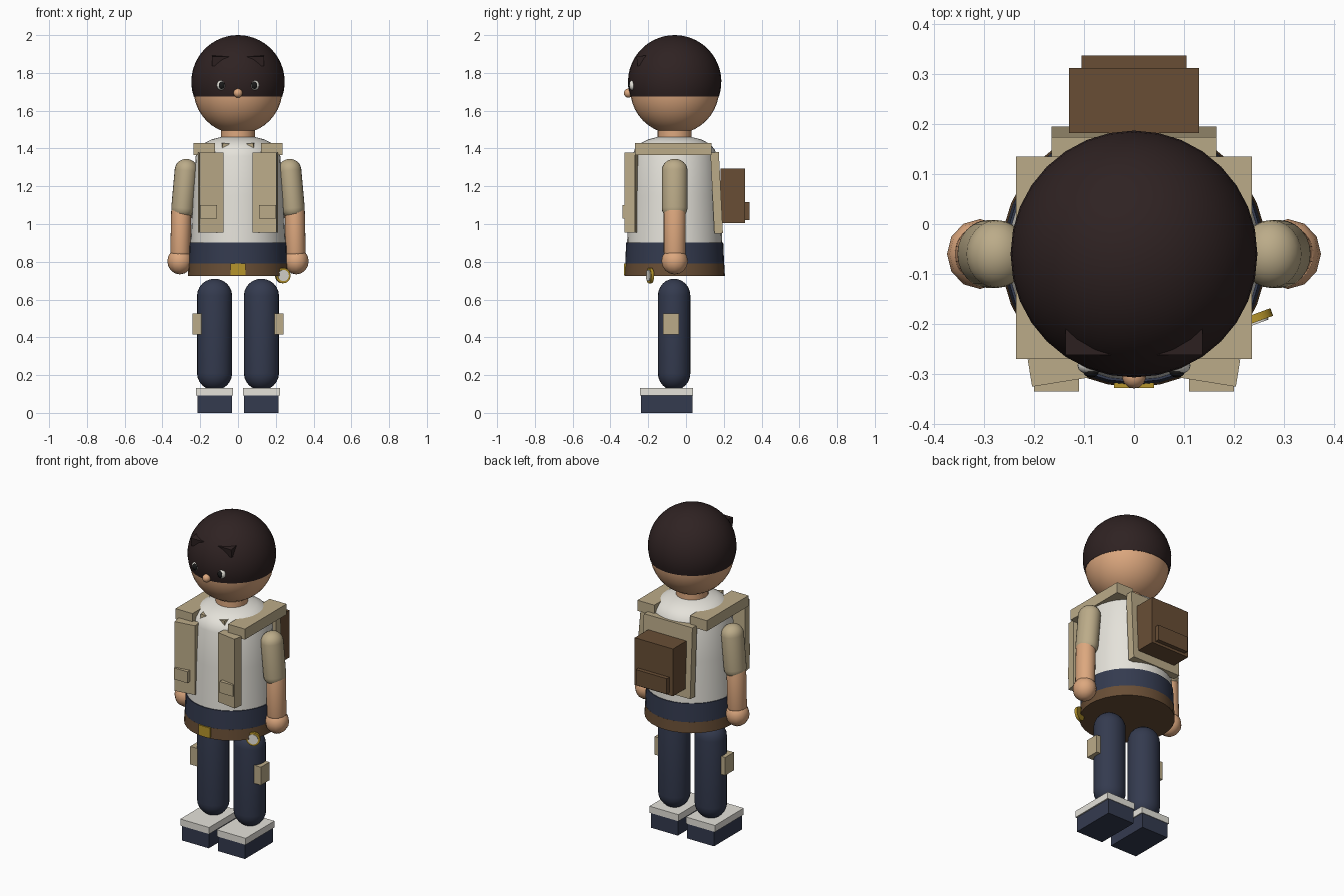
import bpy, bmesh, math
from mathutils import Vector, Matrix

if "Cube" in bpy.data.objects:
    bpy.data.objects.remove(bpy.data.objects["Cube"])

CY = -0.06  # front-to-back centre of the figure


def mat(name, r, g, b):
    m = bpy.data.materials.new(name)
    m.diffuse_color = (r, g, b, 1)
    m.use_nodes = True
    m.node_tree.nodes["Principled BSDF"].inputs["Base Color"].default_value = m.diffuse_color
    return m


SKIN = mat("skin", 0.72, 0.39, 0.21)
HAIR = mat("dark_hair", 0.028, 0.016, 0.016)
NAVY = mat("navy_cloth", 0.034, 0.043, 0.078)
TAN = mat("tan_cloth", 0.50, 0.41, 0.25)
BROWN = mat("brown_leather", 0.14, 0.076, 0.036)
GOLD = mat("gold", 0.47, 0.30, 0.025)
WHITE = mat("off_white", 0.78, 0.76, 0.70)
BLACK = mat("black", 0.01, 0.01, 0.01)


def finish(name, bm, material, matrix, smooth):
    bmesh.ops.recalc_face_normals(bm, faces=bm.faces)
    bm.transform(matrix)
    me = bpy.data.meshes.new(name)
    bm.to_mesh(me)
    bm.free()
    me.materials.append(material)
    ob = bpy.data.objects.new(name, me)
    bpy.context.collection.objects.link(ob)
    if smooth:
        bpy.ops.object.select_all(action='DESELECT')
        ob.select_set(True)
        bpy.context.view_layer.objects.active = ob
        bpy.ops.object.shade_smooth_by_angle(angle=math.radians(40))
    return ob


def box(name, material, loc, size, rx=0, ry=0, rz=0):
    bm = bmesh.new()
    bmesh.ops.create_cube(bm, size=1)
    m = (Matrix.Translation(loc) @ Matrix.Rotation(rz, 4, 'Z') @ Matrix.Rotation(ry, 4, 'Y')
         @ Matrix.Rotation(rx, 4, 'X') @ Matrix.Diagonal((*size, 1)))
    return finish(name, bm, material, m, False)


def lathe(name, material, profile, matrix=None, sides=32):
    """Spin (radius, height) points around z, capping open ends."""
    bm = bmesh.new()
    rings = []
    for r, z in profile:
        if r < 1e-5:
            rings.append([bm.verts.new((0, 0, z))])
        else:
            rings.append([bm.verts.new((r * math.cos(a), r * math.sin(a), z))
                          for a in (2 * math.pi * i / sides for i in range(sides))])
    for lo, hi in zip(rings, rings[1:]):
        for i in range(sides):
            j = (i + 1) % sides
            quad = [lo[i % len(lo)], lo[j % len(lo)], hi[j % len(hi)], hi[i % len(hi)]]
            bm.faces.new(list(dict.fromkeys(quad)))
    for ring in (rings[0], rings[-1]):
        if len(ring) > 1:
            bm.faces.new(ring)
    return finish(name, bm, material, matrix or Matrix.Translation((0, CY, 0)), True)


def ball(name, material, loc, radii, sides=24, rings=16):
    prof = [(math.sin(math.pi * i / rings), -math.cos(math.pi * i / rings)) for i in range(rings + 1)]
    return lathe(name, material, prof, Matrix.Translation(loc) @ Matrix.Diagonal((*radii, 1)), sides)


def limb(name, material, a, b, r, cap, squash=1.0, sides=24):
    """Rounded cylinder from a to b; cap is the height of the rounded ends."""
    a, b = Vector(a), Vector(b)
    length, n = (b - a).length, 6
    low = [(r * math.sin(t), -cap * math.cos(t)) for t in (math.pi / 2 * i / n for i in range(n + 1))]
    prof = low + [(p, length - z) for p, z in reversed(low)]
    rot = Vector((0, 0, 1)).rotation_difference((b - a).normalized()).to_matrix().to_4x4()
    m = Matrix.Translation(a) @ rot @ Matrix.Diagonal((squash, 1, 1, 1))
    return lathe(name, material, prof, m, sides)


# Head, neck and a hair cap cut flat at the hairline
ball("head", SKIN, (0, CY, 1.715), (0.236, 0.236, 0.238), 32, 20)
lathe("neck", SKIN, [(0.09, 1.40), (0.09, 1.53)])
R, HZ = 0.247, 1.753
start = math.asin((1.676 - HZ) / R)
cap = [(R * math.cos(t), HZ + R * math.sin(t))
       for t in (start + (math.pi / 2 - start) * i / 16 for i in range(17))]
lathe("hair", HAIR, cap)
box("hair_fringe", HAIR, (0, -0.232, 1.865), (0.274, 0.055, 0.05), rx=0.12)

# Face
ball("nose", SKIN, (0, -0.305, 1.693), (0.024, 0.024, 0.024), 12, 8)
for s in (-1, 1):
    ball("eye_white", WHITE, (s * 0.088, -0.283, 1.735), (0.025, 0.018, 0.027), 16, 10)
    ball("pupil", BLACK, (s * 0.086, -0.295, 1.735), (0.016, 0.012, 0.02), 12, 8)

# Shirt, hips and belt
lathe("shirt", WHITE, [(0.252, 0.90), (0.24, 1.15), (0.224, 1.36), (0.212, 1.395),
                       (0.185, 1.425), (0.14, 1.448), (0.08, 1.463), (0, 1.468)])
lathe("hips", NAVY, [(0.262, 0.78), (0.257, 0.902)])
lathe("belt", BROWN, [(0.266, 0.725), (0.262, 0.79)])
box("buckle", GOLD, (0, -0.318, 0.76), (0.08, 0.02, 0.062))

# Medallion hanging from the belt
tilt = (Matrix.Translation((0.237, -0.19, 0.727)) @ Matrix.Rotation(0.35, 4, 'Z')
        @ Matrix.Rotation(math.pi / 2, 4, 'X'))
lathe("medallion", GOLD, [(0.041, -0.008), (0.041, 0.008)], tilt, 20)
lathe("medallion_face", WHITE, [(0.03, 0.005), (0.03, 0.012)], tilt, 20)

# Vest back and backpack
box("vest_back", TAN, (0, 0.162, 1.165), (0.33, 0.045, 0.43), rx=0.05)
box("backpack", BROWN, (0, 0.247, 1.15), (0.26, 0.13, 0.29))
box("backpack_pocket", BROWN, (0, 0.317, 1.068), (0.21, 0.04, 0.095))

for s in (-1, 1):
    # Vest front, pocket, shoulder and collar
    box("vest_front", TAN, (s * 0.145, -0.288, 1.167), (0.128, 0.055, 0.425), rz=-s * 0.16)
    box("vest_pocket", TAN, (s * 0.155, -0.32, 1.065), (0.09, 0.03, 0.07))
    box("vest_shoulder", TAN, (s * 0.178, -0.0675, 1.397), (0.115, 0.405, 0.065))
    box("collar_flap", TAN, (s * 0.045, -0.215, 1.41), (0.085, 0.05, 0.028), ry=-s * 0.12, rz=-s * 0.2)

    # Arms
    limb("sleeve", TAN, (s * 0.274, CY, 1.285), (s * 0.292, CY, 1.085), 0.068, 0.06, 0.9)
    limb("forearm", SKIN, (s * 0.300, CY, 1.07), (s * 0.305, CY, 0.85), 0.058, 0.03, 0.92)
    ball("hand", SKIN, (s * 0.308, CY, 0.803), (0.066, 0.07, 0.07), 12, 8)

    # Legs, knee patches and shoes
    limb("leg", NAVY, (s * 0.124, -0.063, 0.21), (s * 0.124, -0.063, 0.62), 0.086, 0.09, 1.08)
    box("leg_pocket", TAN, (s * 0.215, -0.079, 0.47), (0.05, 0.083, 0.111))
    box("shoe_sole", NAVY, (s * 0.123, -0.102, 0.046), (0.182, 0.272, 0.092))
    box("shoe_top", WHITE, (s * 0.124, -0.103, 0.111), (0.196, 0.28, 0.04))
